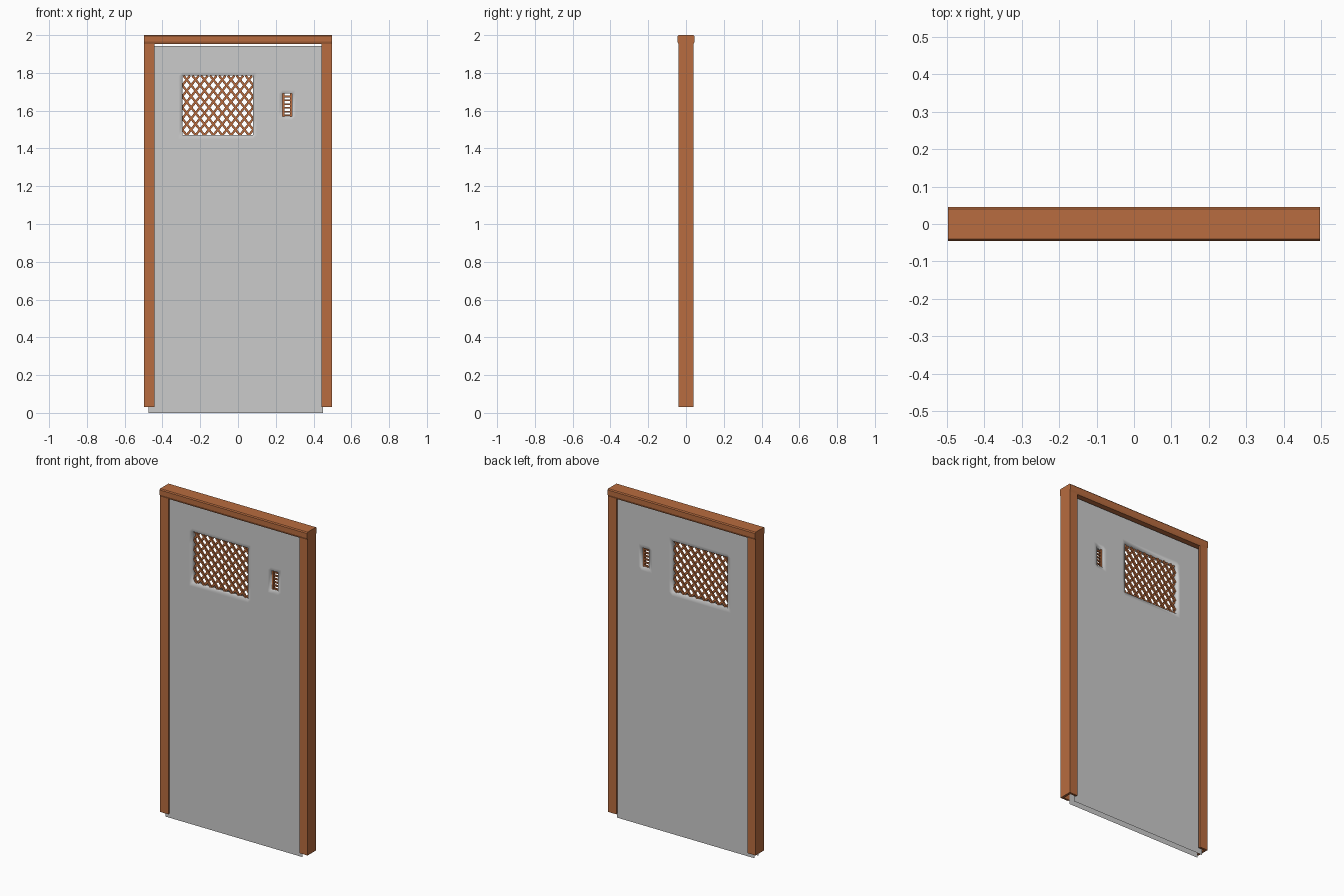
import bpy, bmesh, math
from mathutils import Matrix, Vector

if "Cube" in bpy.data.objects:
    bpy.data.objects.remove(bpy.data.objects["Cube"])

rust = bpy.data.materials.new("rust_orange")
rust.diffuse_color = (0.48, 0.15, 0.05, 1)
rust.use_nodes = True
rust.node_tree.nodes["Principled BSDF"].inputs["Base Color"].default_value = rust.diffuse_color


def finish(name, bm, mat=None, smooth=False):
    me = bpy.data.meshes.new(name)
    bmesh.ops.recalc_face_normals(bm, faces=bm.faces)
    for f in bm.faces:
        f.smooth = smooth
    bm.to_mesh(me)
    bm.free()
    ob = bpy.data.objects.new(name, me)
    bpy.context.collection.objects.link(ob)
    if mat:
        me.materials.append(mat)
    return ob


def extrude_profile(name, pts, move):
    """Close a profile of 3D points and extrude it along a vector."""
    bm = bmesh.new()
    face = bm.faces.new([bm.verts.new(p) for p in pts])
    res = bmesh.ops.extrude_face_region(bm, geom=[face])
    bmesh.ops.translate(bm, vec=move, verts=[v for v in res["geom"] if isinstance(v, bmesh.types.BMVert)])
    return finish(name, bm, rust)


def add_bar(bm, a, b, width, depth, y=0.0):
    """Flat bar between two (x, z) points."""
    a, b = Vector(a), Vector(b)
    d, c = b - a, (a + b) / 2
    m = (Matrix.Translation((c.x, y, c.y)) @ Matrix.Rotation(-math.atan2(d.y, d.x), 4, 'Y')
         @ Matrix.Diagonal((d.length, depth, width, 1)))
    bmesh.ops.create_cube(bm, size=1, matrix=m)


# door panel: two skins joined by the rims of the window openings
WIN = (-0.295, 0.08, 1.47, 1.785)
SLOT = (0.235, 0.285, 1.57, 1.69)
T, M = 0.02, 0.02
xs, zs = {-0.475, 0.45}, {0.0, 1.942}
for x0, x1, z0, z1 in (WIN, SLOT):
    xs |= {x0 - M, x0, x1, x1 + M}
    zs |= {z0 - M, z0, z1, z1 + M}
xs, zs = sorted(xs), sorted(zs)


def is_hole(i, j):
    cx, cz = (xs[i] + xs[i + 1]) / 2, (zs[j] + zs[j + 1]) / 2
    return any(a < cx < b and c < cz < d for a, b, c, d in (WIN, SLOT))


bm = bmesh.new()
grid = {(i, j, s): bm.verts.new((x, s * T, z))
        for i, x in enumerate(xs) for j, z in enumerate(zs) for s in (-1, 1)}
for i in range(len(xs) - 1):
    for j in range(len(zs) - 1):
        ring = [(i, j), (i + 1, j), (i + 1, j + 1), (i, j + 1)]
        if not is_hole(i, j):
            for s in (-1, 1):
                bm.faces.new([grid[(*p, s)] for p in ring])
            continue
        neighbours = [(i, j - 1), (i + 1, j), (i, j + 1), (i - 1, j)]
        for k, n in enumerate(neighbours):
            if not is_hole(*n):
                p, q = ring[k], ring[(k + 1) % 4]
                bm.faces.new([grid[(*p, -1)], grid[(*q, -1)], grid[(*q, 1)], grid[(*p, 1)]])
finish("door_panel", bm, smooth=True)

# side posts: channels that hold the panel edges
channel = [(0.497, -0.04), (0.442, -0.04), (0.442, -0.027), (0.483, -0.027),
           (0.483, 0.027), (0.442, 0.027), (0.442, 0.04), (0.497, 0.04)]
for side, name in ((-1, "left_post"), (1, "right_post")):
    extrude_profile(name, [(side * x, y, 0.03) for x, y in channel], (0, 0, 1.922))

# header beam with a small chamfer underneath
header = [(-0.04, 1.952), (0.04, 1.952), (0.045, 1.965), (0.045, 1.994),
          (0.04, 2.0), (-0.04, 2.0), (-0.045, 1.994), (-0.045, 1.965)]
extrude_profile("header_beam", [(-0.497, y, z) for y, z in header], (0.994, 0, 0))

# diamond lattice in the large window, each diagonal clipped to the opening
bm = bmesh.new()
x0, x1, z0, z1 = WIN
pitch, slope = 0.047, 1.25
reach = (z1 - z0) / slope
for sgn in (-1, 1):
    for k in range(-9, 18):
        xb = x0 + (k + 0.5) * pitch
        lo, hi = sorted(((x0 - xb) * sgn, (x1 - xb) * sgn))
        t0, t1 = max(0, lo), min(reach, hi)
        if t1 - t0 > 0.008:
            add_bar(bm, (xb + sgn * t0, z0 + slope * t0), (xb + sgn * t1, z0 + slope * t1),
                    0.012, 0.01, sgn * 0.003)
finish("window_lattice", bm, rust)

# slats and side rails in the small slot
bm = bmesh.new()
x0, x1, z0, z1 = SLOT
for k in range(6):
    z = z0 + 0.005 + k * 0.02
    add_bar(bm, (x0, z), (x1, z), 0.008, 0.01)
for x in (x0 + 0.005, x1 - 0.005):
    add_bar(bm, (x, z0), (x, z1), 0.01, 0.012)
finish("slot_slats", bm, rust)
